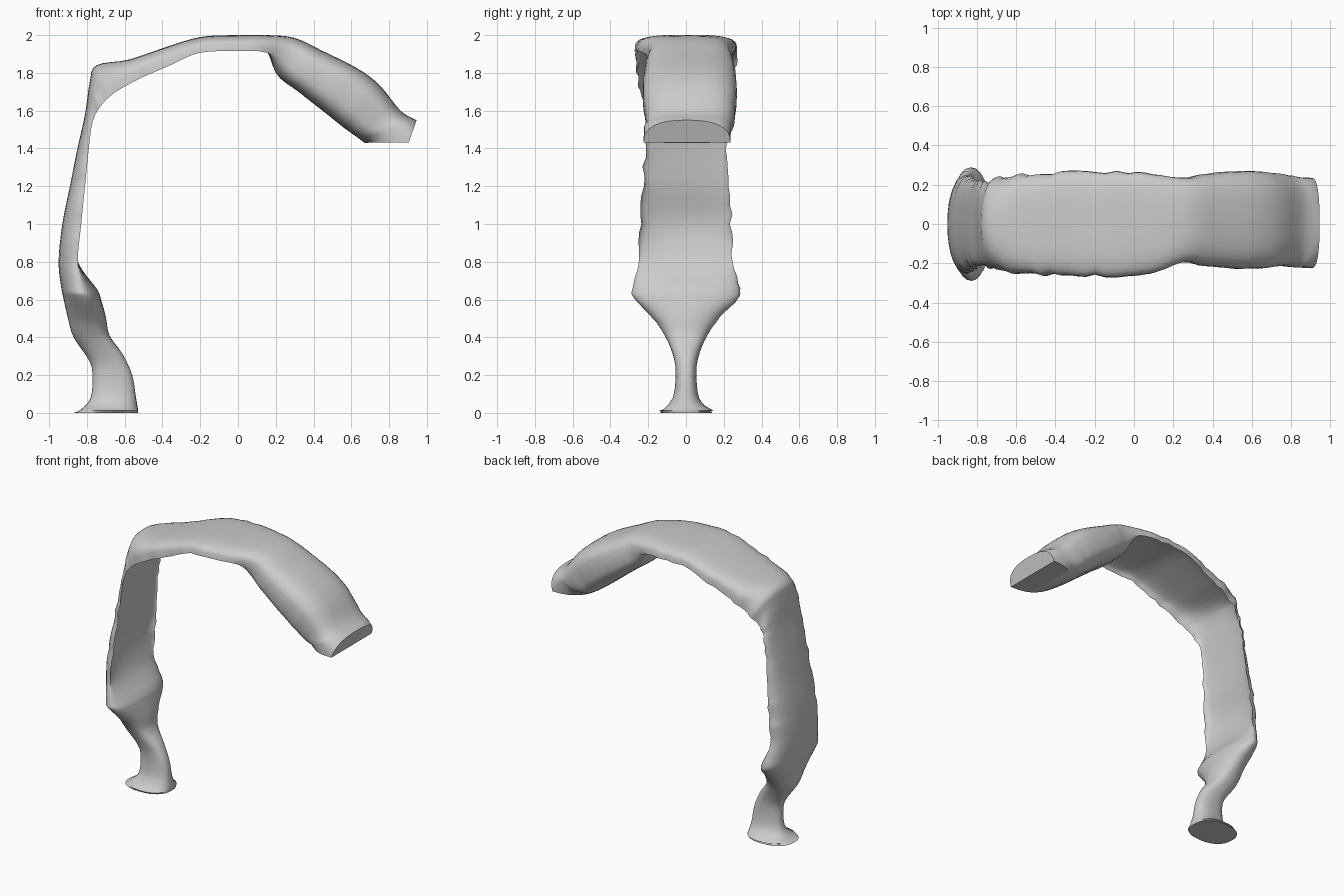
import bpy, bmesh, math, random

random.seed(4)
if "Cube" in bpy.data.objects:
    bpy.data.objects.remove(bpy.data.objects["Cube"], do_unlink=True)

# Section styles: side depth, inner face depth, roundness, raggedness, sideways shift
FOOT = (.5, 1, .85, .012, 0)
TUBE = (.55, 1, .85, 0, 0)
BELLY = (.55, 1, .95, .003, 0)
SHALLOW = (.85, .85, .9, .006, 0)
HOLLOW = (1, .4, .8, .009, 0)
UPRIGHT = (1, .55, .8, .009, 0)
CORNER = (1, .4, .9, .009, 0)
CHANNEL = (1, .35, .55, .009, 0)
JOINT = (.8, .6, .6, 0, .005)
HEAD = (.5, 1, .65, .002, .02)
RIM = (.32, 1, .8, 0, .005)

# Stations: outer x, outer z, inner x, inner z, half width, style
stem = [
    (-.87, 0, -.53, 0, .145, FOOT),
    (-.83, .02, -.53, .02, .125, FOOT),
    (-.78, .08, -.54, .08, .07, TUBE),
    (-.77, .2, -.56, .2, .055, TUBE),
    (-.79, .28, -.61, .31, .066, TUBE),
    (-.87, .4, -.68, .41, .11, TUBE),
    (-.9, .5, -.70, .51, .18, BELLY),
    (-.925, .61, -.725, .6, .275, BELLY),
    (-.935, .66, -.75, .66, .285, BELLY),
]
upright = [
    (-.95, .8, -.83, .8, .25, SHALLOW),
    (-.93, 1, -.83, 1, .24, HOLLOW),
    (-.89, 1.2, -.81, 1.2, .228, UPRIGHT),
    (-.85, 1.4, -.79, 1.4, .218, UPRIGHT),
    (-.81, 1.58, -.77, 1.54, .215, UPRIGHT),
    (-.785, 1.75, -.73, 1.62, .22, CORNER),
    (-.75, 1.84, -.66, 1.69, .24, CORNER),
]
arch = [
    (-.58, 1.87, -.53, 1.765, .255, CHANNEL),
    (-.4, 1.93, -.36, 1.84, .262, CHANNEL),
    (-.2, 1.99, -.2, 1.907, .265, CHANNEL),
    (0, 2, .02, 1.915, .26, CHANNEL),
    (.15, 2, .12, 1.89, .245, JOINT),
]
head = [
    (.3, 1.985, .2, 1.8, .215, HEAD),
    (.45, 1.915, .32, 1.7, .238, HEAD),
    (.63, 1.825, .46, 1.59, .248, HEAD),
    (.75, 1.735, .56, 1.51, .245, HEAD),
    (.86, 1.6, .63, 1.46, .232, HEAD),
    (.945, 1.55, .67, 1.43, .23, RIM),
]

SIDES = 32


def flat(station):
    return list(station[:5]) + list(station[5])


def smooth_path(stations, steps):
    """Catmull-Rom interpolation of every station value."""
    rows = [flat(s) for s in stations]
    out = []
    for i in range(len(rows) - 1):
        a, b = rows[max(i - 1, 0)], rows[i]
        c, d = rows[i + 1], rows[min(i + 2, len(rows) - 1)]
        for k in range(steps):
            t = k / steps
            out.append([
                .5 * (2 * q + (r - p) * t + (2 * p - 5 * q + 4 * r - s) * t * t
                      + (3 * q - p - 3 * r + s) * t ** 3)
                for p, q, r, s in zip(a, b, c, d)])
    return out + [rows[-1]]


def ring(bm, row, droop=0):
    """One closed section: outer crown plus flat, hollow or bulging inner face."""
    ox, oz, ix, iz, width, side, floor, power, ragged, shift = row
    jitter = [random.uniform(-1, 1) * ragged for _ in range(2)]
    verts = []
    for n in range(SIDES):
        a = math.tau * n / SIDES
        c, s = math.cos(a), math.sin(a)
        rise = abs(s) ** power
        y = shift + math.copysign(abs(c) ** power, c) * (width + jitter[c < 0])
        depth = side * (1 - rise) if s >= 0 else side + (floor - side) * rise
        pull = droop * (1 - rise)
        verts.append(bm.verts.new((ox + (ix - ox) * depth + .6 * pull, y,
                                   oz + (iz - oz) * depth - pull)))
    return verts


def close_across(bm, loop):
    """Close a ring with strips running from side to side."""
    half = SIDES // 2
    quarter = half // 2
    for n in range(-quarter, quarter):
        strip = [loop[n], loop[n + 1], loop[half - n - 1], loop[half - n]]
        bm.faces.new(list(dict.fromkeys(strip)))


# Foot, upright, arch and head as one skin, with a flat underside and end on the head
bm = bmesh.new()
rows = smooth_path(stem + upright + arch + head, 4)
rings = [ring(bm, r) for r in rows[:-1]]
rings.append(ring(bm, rows[-1], .08))
for lower, upper in zip(rings, rings[1:]):
    for n in range(SIDES):
        m = (n + 1) % SIDES
        bm.faces.new((lower[n], lower[m], upper[m], upper[n]))
bm.faces.new(rings[0])
close_across(bm, rings[-1])
bmesh.ops.recalc_face_normals(bm, faces=bm.faces)

mesh = bpy.data.meshes.new("arched_shell")
bm.to_mesh(mesh)
bm.free()
shell = bpy.data.objects.new("arched_shell", mesh)
bpy.context.collection.objects.link(shell)

# Plain grey material
grey = bpy.data.materials.new("light_grey")
grey.use_nodes = True
colour = (.6, .6, .6, 1)
grey.diffuse_color = colour
grey.node_tree.nodes["Principled BSDF"].inputs["Base Color"].default_value = colour
mesh.materials.append(grey)

bpy.context.view_layer.objects.active = shell
shell.select_set(True)
bpy.ops.object.shade_smooth_by_angle(angle=math.radians(50))
